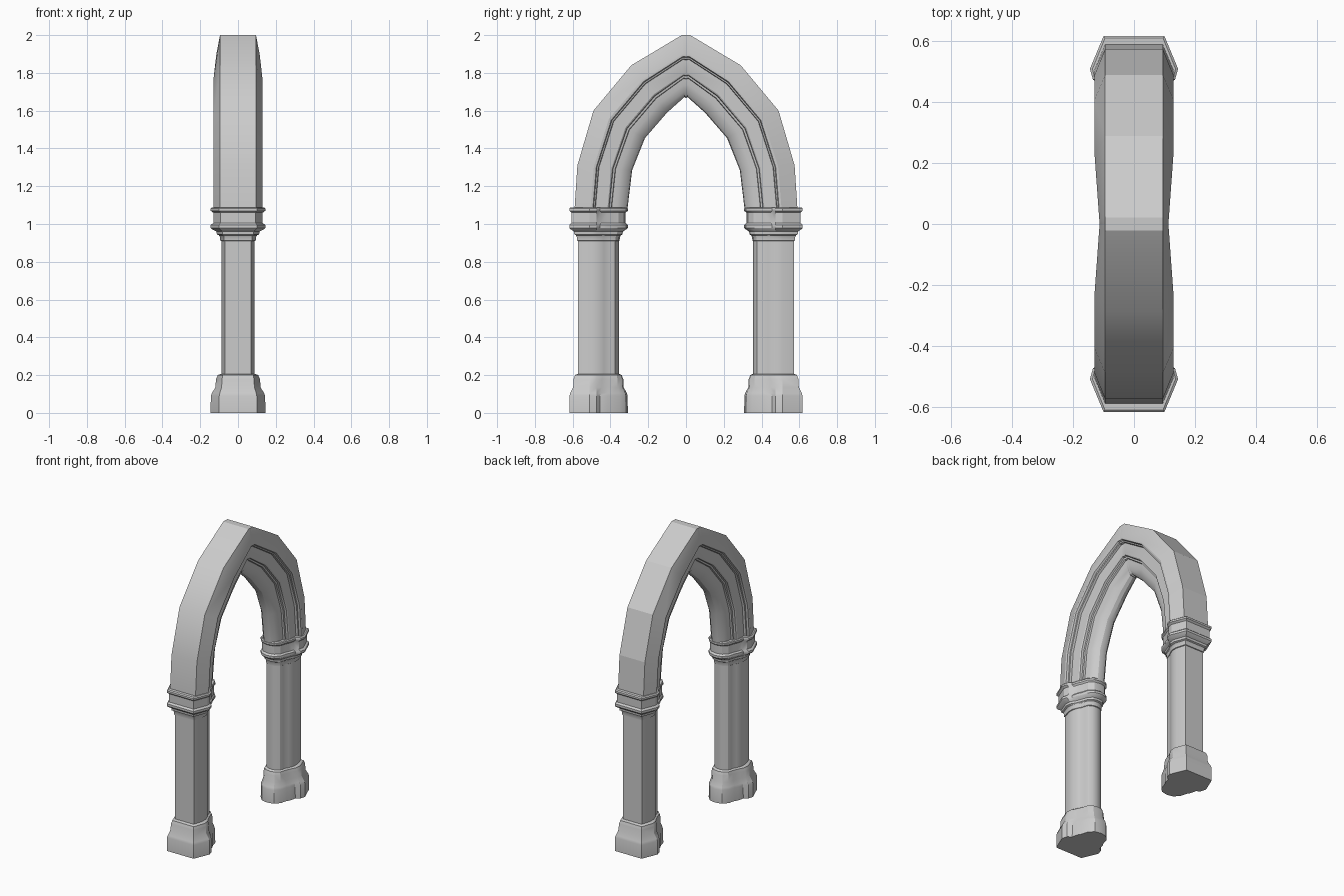
import bpy, bmesh, math

cube = bpy.data.objects.get("Cube")
if cube:
    bpy.data.objects.remove(cube)

stone = bpy.data.materials.new("grey_stone")
stone.use_nodes = True
GREY = (0.6, 0.6, 0.6, 1)
stone.diffuse_color = GREY
stone.node_tree.nodes["Principled BSDF"].inputs["Base Color"].default_value = GREY


def loft(name, rings, caps):
    """Skin closed rings of points; caps = (close first, close last)."""
    bm = bmesh.new()
    loops = [[bm.verts.new(p) for p in ring] for ring in rings]
    n = len(loops[0])
    for a, b in zip(loops, loops[1:]):
        for i in range(n):
            j = (i + 1) % n
            bm.faces.new((a[i], a[j], b[j], b[i]))
    if caps[0]:
        bm.faces.new(loops[0])
    if caps[1]:
        bm.faces.new(loops[-1])
    bmesh.ops.recalc_face_normals(bm, faces=bm.faces)
    # an open loft may be oriented inward: check the face furthest from the axis
    outer = max(bm.faces, key=lambda f: abs(f.calc_center_median().y))
    if outer.normal.y * outer.calc_center_median().y < 0:
        bmesh.ops.reverse_faces(bm, faces=bm.faces)
    mesh = bpy.data.meshes.new(name)
    bm.to_mesh(mesh)
    bm.free()
    mesh.materials.append(stone)
    ob = bpy.data.objects.new(name, mesh)
    bpy.context.collection.objects.link(ob)
    bpy.ops.object.select_all(action='DESELECT')
    ob.select_set(True)
    bpy.context.view_layer.objects.active = ob
    bpy.ops.object.shade_smooth_by_angle(angle=math.radians(28))
    return ob


def both_halves(half):
    """Complete a half outline whose last point lies on x = 0."""
    return half + [(-p[0],) + tuple(p[1:]) for p in reversed(half[:-1])]


# Half plans (x, y): slim shaft and wide moulding, from outer face to inner lobe
SLIM = [(.07, .572), (.088, .51), (.088, .47), (.075, .435), (.062, .415),
        (.06, .40), (.05, .375), (.028, .36), (0, .356)]
WIDE = [(.10, .618), (.145, .51), (.135, .475), (.11, .455), (.10, .415),
        (.088, .395), (.075, .35), (.045, .318), (0, .308)]

# Moulding profiles: (height, blend from slim to wide)
BASE = [(0, 1), (.09, .98), (.105, .88), (.135, .55), (.18, .5), (.19, .4),
        (.2, .35), (.207, 0)]
SHAFT = [(.19, 0), (.93, 0)]
CAPITAL = [(.91, 0), (.912, .1), (.93, .12), (.94, .22), (.945, .42),
           (.96, .45), (.972, .85), (.98, 1), (.995, 1), (1.005, .75),
           (1.06, .75), (1.07, 1), (1.082, 1), (1.088, .85)]


def plan_ring(z, k, side):
    half = [(a[0] + (b[0] - a[0]) * k, side * (a[1] + (b[1] - a[1]) * k), z)
            for a, b in zip(SLIM, WIDE)]
    return both_halves(half)


# Arch stations: outer (y, z), inner (y, z), width factor
ARCH = [((.59, 1.08), (.31, 1.08), 1), ((.575, 1.31), (.285, 1.285), 1),
        ((.49, 1.60), (.217, 1.455), 1), ((.29, 1.84), (.10, 1.59), 1),
        ((.022, 2), (.008, 1.672), .88), ((0, 2), (0, 1.667), .87)]
# Arch section: (half width, depth from the outer to the inner curve)
SECTION = [(.095, 0), (.13, .30), (.128, .345), (.115, .36), (.113, .385),
           (.098, .395), (.095, .62), (.09, .645), (.076, .655), (.074, .69),
           (.062, .70), (.058, .80), (.045, .91), (.024, .98), (0, 1)]


def arch_ring(outer, inner, width, side):
    half = []
    for x, t in SECTION:
        w = 1 if t == 0 else width
        half.append((x * w, side * (outer[0] + (inner[0] - outer[0]) * t),
                     outer[1] + (inner[1] - outer[1]) * t))
    return both_halves(half)


for side, label in ((-1, "front"), (1, "back")):
    for part, profile, caps in (("base", BASE, (True, False)),
                                ("shaft", SHAFT, (False, False)),
                                ("capital", CAPITAL, (False, True))):
        loft(f"{label}_{part}", [plan_ring(z, k, side) for z, k in profile], caps)
    arch = loft(f"{label}_arch_half",
                [arch_ring(o, i, w, side) for o, i, w in ARCH], (False, False))
    # the extrados of the back half is faceted
    if side > 0:
        for f in arch.data.polygons:
            if abs(f.normal.x) < .01 and f.area > .01 and f.normal.y > -.01:
                f.use_smooth = False
